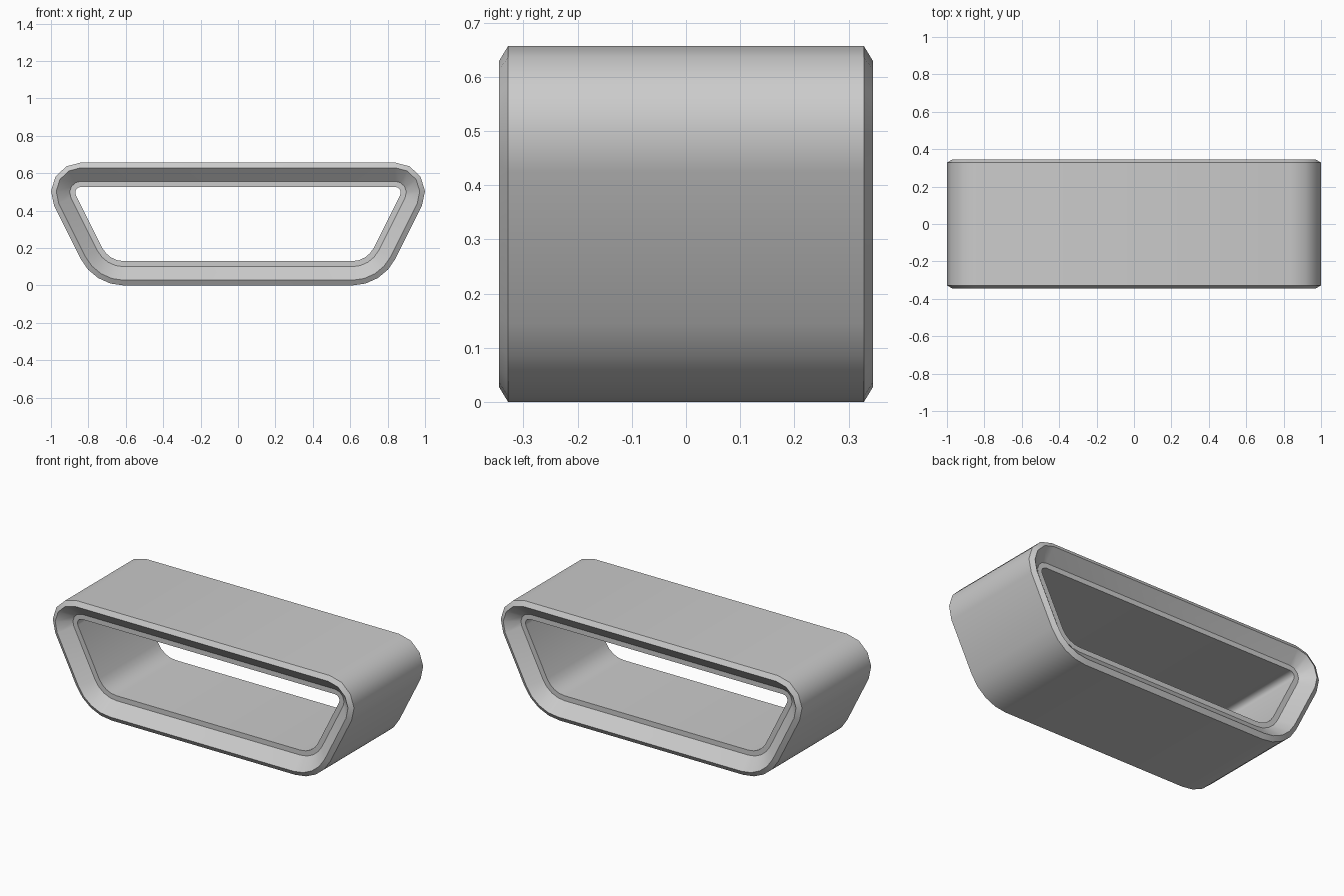
import bpy, bmesh
from math import cos, sin, radians

if "Cube" in bpy.data.objects:
    bpy.data.objects.remove(bpy.data.objects["Cube"])

SIDE = -26.5  # direction of the sloping side's normal, in degrees
SEGS = 4      # facets per rounded corner


def outline(inset):
    """Rounded trapezoid in x/z, inset evenly from the outer surface."""
    right = []
    for cx, cz, r, a0, a1 in ((0.84, 0.497, 0.16, 90, SIDE),
                              (0.61, 0.26, 0.26, SIDE, -90)):
        for i in range(SEGS + 1):
            a = radians(a0 + (a1 - a0) * i / SEGS)
            right.append((cx + (r - inset) * cos(a), cz + (r - inset) * sin(a)))
    return right + [(-x, z) for x, z in reversed(right)]


# Cross-section of the wall (inset, y): outer chamfer, funnel lip, flat step, bore
front = [(0.0, -0.328), (0.028, -0.345), (0.10, -0.28), (0.13, -0.28)]
section = front + [(d, -y) for d, y in reversed(front)]

bm = bmesh.new()
rings = [[bm.verts.new((x, y, z)) for x, z in outline(d)] for d, y in section]
for k, a in enumerate(rings):
    b = rings[(k + 1) % len(rings)]
    for i in range(len(a)):
        j = (i + 1) % len(a)
        bm.faces.new((a[i], a[j], b[j], b[i]))
bmesh.ops.recalc_face_normals(bm, faces=bm.faces)

mesh = bpy.data.meshes.new("trapezoid_sleeve")
bm.to_mesh(mesh)
bm.free()
sleeve = bpy.data.objects.new("trapezoid_sleeve", mesh)
bpy.context.collection.objects.link(sleeve)
bpy.context.view_layer.objects.active = sleeve
sleeve.select_set(True)
bpy.ops.object.shade_smooth_by_angle(angle=radians(32))
